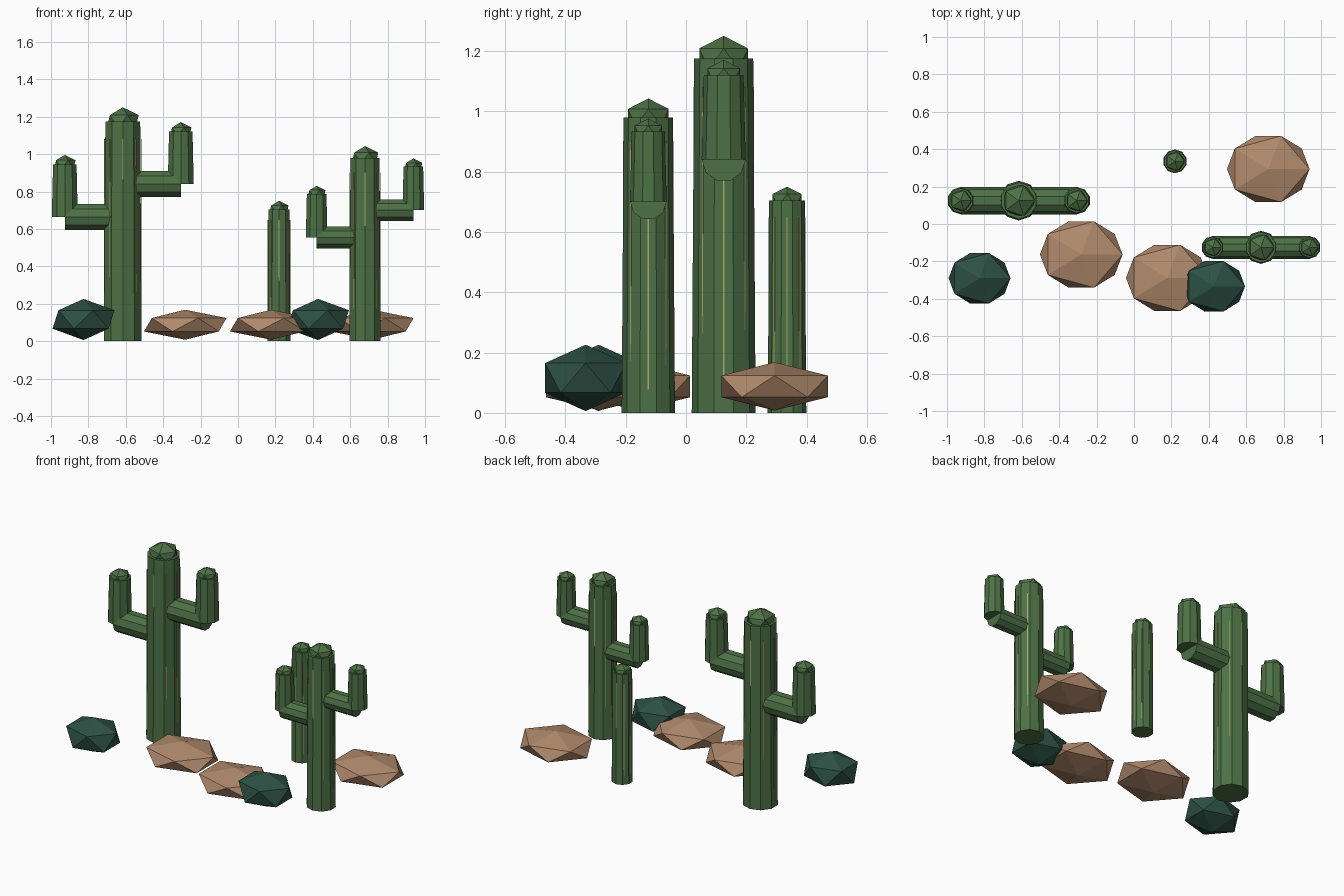
import bpy
from math import radians, cos, sin
from mathutils import Matrix, Vector

if "Cube" in bpy.data.objects:
    bpy.data.objects.remove(bpy.data.objects["Cube"], do_unlink=True)


def material(name, rgb):
    mat = bpy.data.materials.new(name)
    mat.use_nodes = True
    colour = (*rgb, 1)
    mat.diffuse_color = colour
    bsdf = next(n for n in mat.node_tree.nodes if n.type == "BSDF_PRINCIPLED")
    bsdf.inputs["Base Color"].default_value = colour
    return mat


GREEN = material("cactus_green", (0.075, 0.165, 0.06))
TEAL = material("shrub_teal", (0.026, 0.08, 0.058))
TAN = material("rock_tan", (0.44, 0.255, 0.15))
STRAW = material("rib_straw", (0.42, 0.40, 0.16))


def finish(name, mat):
    ob = bpy.context.object
    ob.name = ob.data.name = name
    ob.data.materials.append(mat)
    return ob


def column(name, x, y, z0, z1, r0, r1):
    """Tapered ten-sided upright stem with a faceted cap."""
    bpy.ops.mesh.primitive_cone_add(vertices=10, radius1=r0, radius2=r1,
                                    depth=z1 - z0, location=(x, y, (z0 + z1) / 2))
    finish(name, GREEN)
    blob(name + "_cap", (x, y, z1), (r1 * 0.97, r1 * 0.97, r1 * 0.77), GREEN)


def blob(name, loc, size, mat):
    """Squashed twenty-faced lump."""
    bpy.ops.mesh.primitive_ico_sphere_add(subdivisions=1, radius=1,
                                          location=loc, scale=size)
    finish(name, mat)


def ribs(name, x, y, height, r):
    """Thin upright ribs, barely proud of the flat sides."""
    for i in range(8):
        a = radians(45 * i)
        d = r * 0.925
        bpy.ops.mesh.primitive_cube_add(
            size=1, location=(x + d * cos(a), y + d * sin(a), height / 2),
            rotation=(0, 0, a), scale=(0.004, 0.004, height * 0.84))
        finish(f"{name}_rib_{i + 1}", STRAW)


def arm(name, x, y, reach, z0, z1, s):
    """Level limb out of the trunk, then an upright stem."""
    bpy.ops.mesh.primitive_cylinder_add(
        vertices=10, radius=0.073 * s, depth=abs(reach),
        location=(x + reach / 2, y, z0), rotation=(0, radians(90), 0))
    finish(name + "_limb", GREEN)
    column(name + "_stem", x + reach, y, z0, z1, 0.073 * s, 0.066 * s)


def branched_cactus(name, x, y, s):
    column(name + "_trunk", x, y, 0, 1.175 * s, 0.106 * s, 0.098 * s)
    ribs(name, x, y, 1.175 * s, 0.106 * s)
    arm(name + "_left_arm", x, y, 0.31 * s, 0.84 * s, 1.12 * s, s)
    arm(name + "_right_arm", x, y, -0.31 * s, 0.665 * s, 0.945 * s, s)


# Cacti
branched_cactus("tall_cactus", -0.616, 0.125, 1)
branched_cactus("medium_cactus", 0.679, -0.125, 0.834)
column("small_cactus_trunk", 0.219, 0.335, 0, 0.705, 0.064, 0.059)
ribs("small_cactus", 0.219, 0.335, 0.705, 0.064)

# Rocks
for i, (x, y) in enumerate([(-0.282, -0.163), (0.178, -0.288), (0.718, 0.294)]):
    blob(f"rock_{i + 1}", (x, y, 0.088), (0.247, 0.208, 0.08), TAN)

# Shrubs
for i, (x, y) in enumerate([(-0.826, -0.29), (0.428, -0.333)]):
    blob(f"shrub_{i + 1}", (x, y, 0.116), (0.185, 0.158, 0.11), TEAL)
